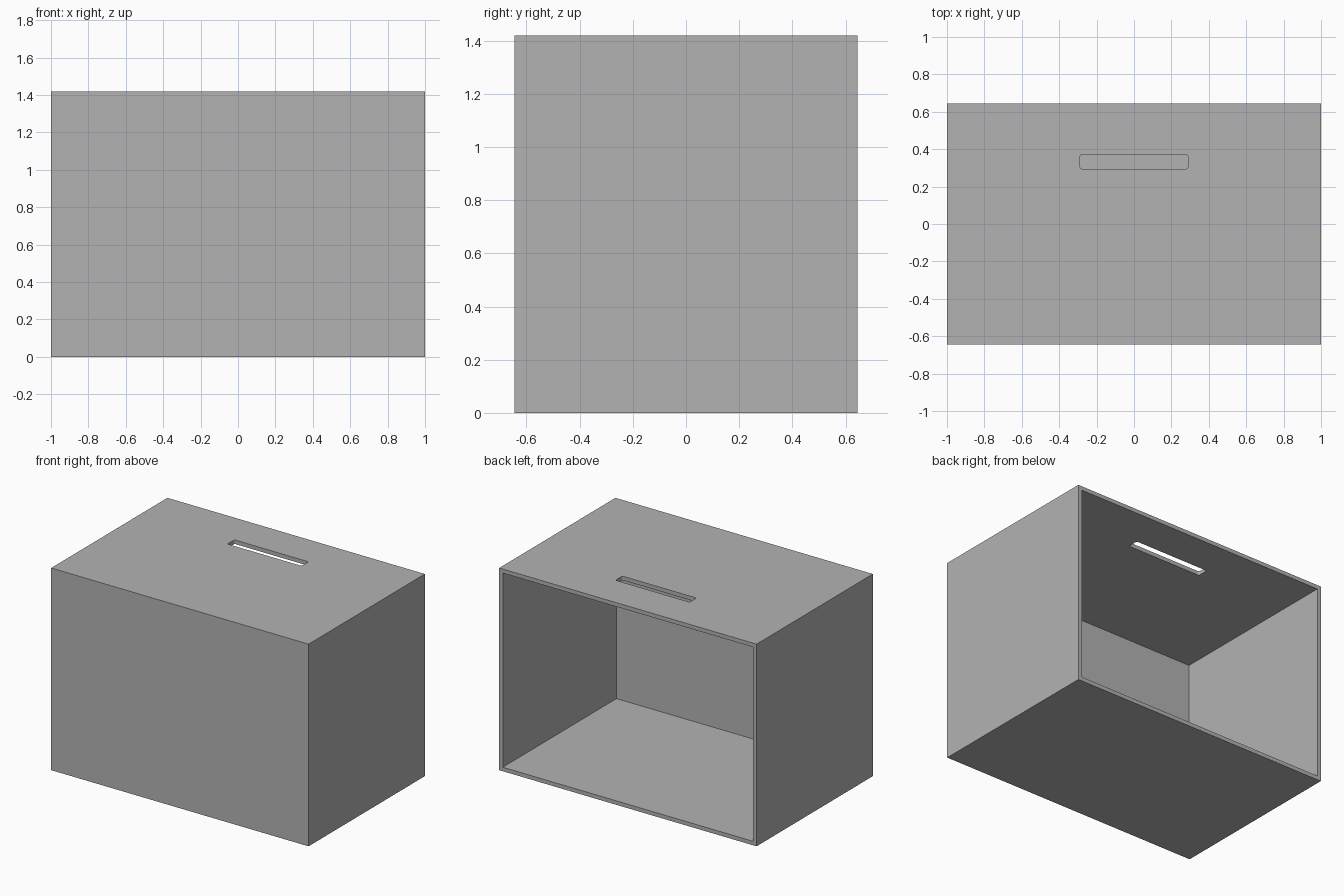
import bpy
import bmesh

WIDTH, DEPTH, HEIGHT, WALL = 2.0, 1.29, 1.42, 0.028

default = bpy.data.objects.get("Cube")
if default:
    bpy.data.objects.remove(default, do_unlink=True)

# Single plain grey
grey = bpy.data.materials.new("plain_grey")
grey.use_nodes = True
colour = (0.45, 0.45, 0.45, 1.0)
grey.diffuse_color = colour
grey.node_tree.nodes["Principled BSDF"].inputs["Base Color"].default_value = colour


def box(name, size, centre, corner_radius=0.0):
    """Box, optionally with its vertical edges rounded."""
    bm = bmesh.new()
    bmesh.ops.create_cube(bm, size=1.0)
    bmesh.ops.scale(bm, vec=size, verts=bm.verts)
    bmesh.ops.translate(bm, vec=centre, verts=bm.verts)
    if corner_radius:
        upright = [e for e in bm.edges
                   if abs(e.verts[0].co.z - e.verts[1].co.z) > 1e-4]
        bmesh.ops.bevel(bm, geom=upright, offset=corner_radius, segments=3,
                        profile=0.5, affect='EDGES')
    mesh = bpy.data.meshes.new(name)
    bm.to_mesh(mesh)
    bm.free()
    mesh.materials.append(grey)
    obj = bpy.data.objects.new(name, mesh)
    bpy.context.collection.objects.link(obj)
    return obj


def cut(target, cutter):
    """Subtract the cutter from the target and discard it."""
    mod = target.modifiers.new(cutter.name, 'BOOLEAN')
    mod.operation = 'DIFFERENCE'
    mod.solver = 'EXACT'
    mod.object = cutter
    bpy.context.view_layer.objects.active = target
    bpy.ops.object.modifier_apply(modifier=mod.name)
    bpy.data.objects.remove(cutter, do_unlink=True)


# Outer shell
shell = box("box_shell", (WIDTH, DEPTH, HEIGHT), (0, 0, HEIGHT / 2))

# Hollow, open at the back
cut(shell, box("hollow_cutter",
               (WIDTH - 2 * WALL, DEPTH, HEIGHT - 2 * WALL),
               (0, WALL, HEIGHT / 2)))

# Slot through the top panel, near the back
cut(shell, box("slot_cutter", (0.576, 0.076, 0.2),
               (0, 0.333, HEIGHT), corner_radius=0.01))
